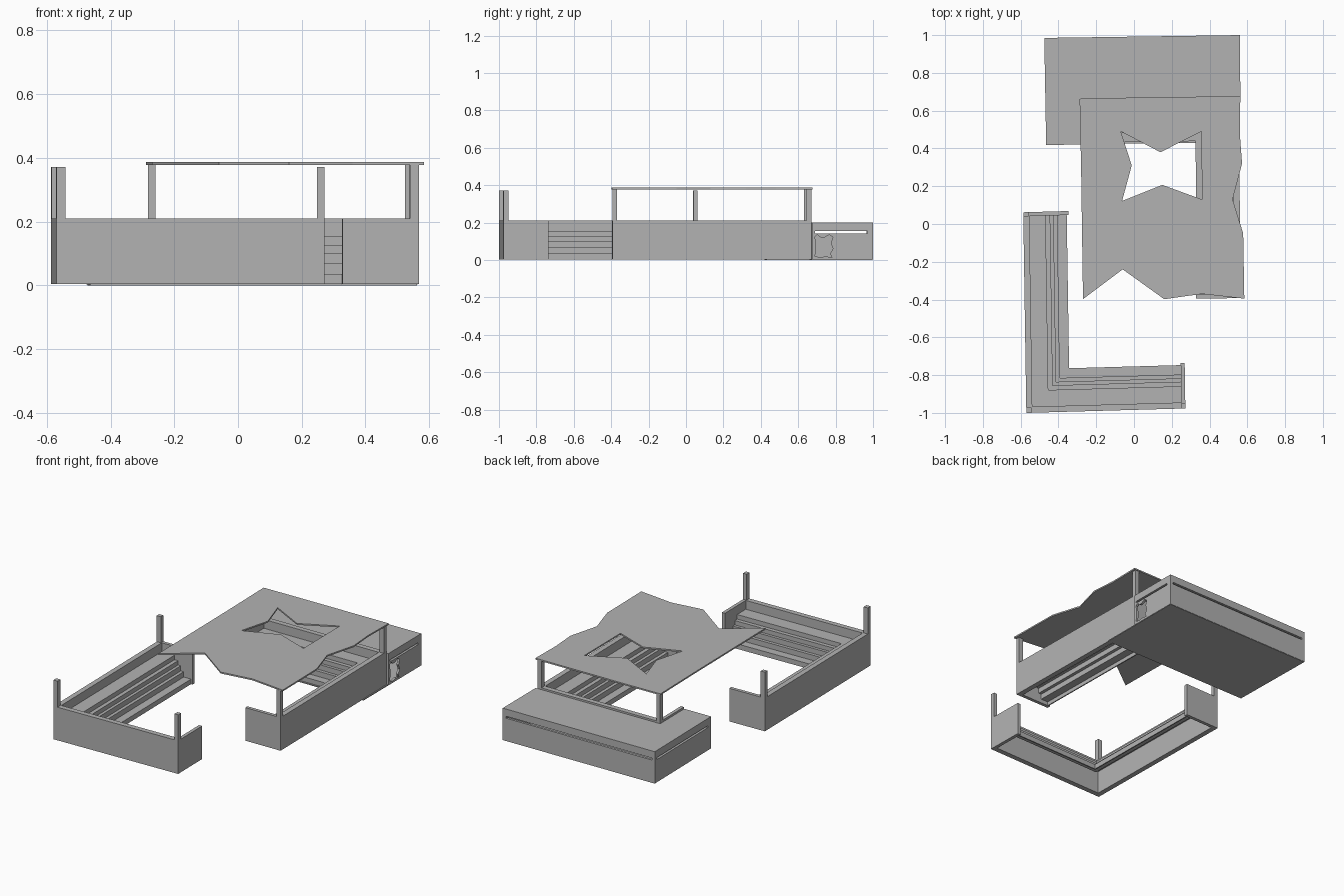
import bpy, bmesh
from mathutils import Vector

if "Cube" in bpy.data.objects:
    bpy.data.objects.remove(bpy.data.objects["Cube"])

grey = bpy.data.materials.new("concrete grey")
grey.diffuse_color = (0.45, 0.45, 0.45, 1)
grey.use_nodes = True
grey.node_tree.nodes["Principled BSDF"].inputs["Base Color"].default_value = grey.diffuse_color


def finish(name, bm):
    bmesh.ops.recalc_face_normals(bm, faces=bm.faces[:])
    me = bpy.data.meshes.new(name)
    bm.to_mesh(me)
    bm.free()
    me.materials.append(grey)
    ob = bpy.data.objects.new(name, me)
    bpy.context.collection.objects.link(ob)
    return ob


def slab(name, loops, z0, z1):
    """Flat plate from an outline and optional holes."""
    bm = bmesh.new()
    edges = []
    for loop in loops:
        vs = [bm.verts.new((p[0], p[1], z0)) for p in loop]
        edges += [bm.edges.new((vs[i - 1], vs[i])) for i in range(len(vs))]
    if len(loops) == 1:
        bm.faces.new(vs)
    else:
        bmesh.ops.triangle_fill(bm, edges=edges, use_beauty=True)
    ext = bmesh.ops.extrude_face_region(bm, geom=bm.faces[:])
    for g in ext["geom"]:
        if isinstance(g, bmesh.types.BMVert):
            g.co.z = z1
    return finish(name, bm)


def cut(target, cutter):
    mod = target.modifiers.new("opening", 'BOOLEAN')
    mod.operation = 'DIFFERENCE'
    mod.solver = 'EXACT'
    mod.object = cutter
    cutter.hide_render = True
    cutter.hide_viewport = True
    cutter.display_type = 'WIRE'


# Hollow terrace section: rim wall, walkway, then steps going down
WALL, WALK, DEEP = 0.032, 0.155, 0.23
top = [(WALL, WALK), (0.118, WALK), (0.118, 0.127), (0.142, 0.127), (0.142, 0.10),
       (0.160, 0.10), (0.160, 0.068), (0.180, 0.068), (0.180, 0.035), (DEEP, 0.035)]
T = 0.007
under = [(o - T, z - T) for o, z in top]
under[0] = (WALL, WALK - T)
profile = ([(0, 0.004), (0, 0.21), (WALL, 0.21)] + top + [(DEEP, 0.004), (DEEP - T, 0.004)]
           + under[::-1] + [(WALL, 0.004)])


def stand(name, a, c, b, post_top):
    """Corner stand along the outer line a - c - b, stepping down inward."""
    a, c, b = Vector(a), Vector(c), Vector(b)
    da, db = (a - c).normalized(), (b - c).normalized()
    bm = bmesh.new()
    rings = []
    for base, inward in ((a, db), (c, da + db), (b, da)):
        ring = []
        for o, z in profile:
            p = base + inward * o
            ring.append(bm.verts.new((p.x, p.y, z)))
        rings.append(ring)
    n = len(profile)
    for r, s in zip(rings, rings[1:]):
        for i in range(n):
            j = (i + 1) % n
            bm.faces.new((r[i], r[j], s[j], s[i]))
    bm.faces.new(rings[0])
    bm.faces.new(rings[-1])
    finish(name + "_terrace", bm)

    def block(label, p, u, v, lu, lv, z0, z1):
        slab(name + label, [[p, p + u * lu, p + u * lu + v * lv, p + v * lv]], z0, z1)

    # end walls and posts
    block("_end_wall_1", a - da * 0.001, da, db, 0.021, 0.24, 0.004, 0.21)
    block("_end_wall_2", b - db * 0.001, db, da, 0.021, 0.24, 0.004, 0.21)
    block("_post_1", a + da * 0.02, -da, db, 0.024, 0.028, 0.205, post_top)
    block("_post_2", b + db * 0.02, -db, da, 0.024, 0.028, 0.205, post_top)
    block("_corner_post", c, da, db, 0.028, 0.028, 0.205, post_top)


stand("open_stand", (-0.586, 0.042), (-0.57, -1.0), (0.252, -0.977), 0.372)
stand("roofed_stand", (-0.263, 0.66), (0.552, 0.672), (0.567, -0.372), 0.379)

# Jagged roof with a star-like opening
outline = [(-0.288, 0.663), (-0.07, 0.668), (0.563, 0.677), (0.56, 0.48), (0.572, 0.32),
           (0.522, 0.13), (0.578, -0.05), (0.584, -0.395), (0.36, -0.37), (0.16, -0.398),
           (-0.06, -0.24), (-0.27, -0.398), (-0.28, 0.3)]
hole = [(-0.07, 0.49), (0.14, 0.38), (0.357, 0.49), (0.36, 0.13), (0.15, 0.207),
        (-0.063, 0.122), (-0.012, 0.31)]
slab("roof", [outline, hole], 0.378, 0.387)

# Club building: hollow shell wrapped round the stand, on a full floor plate
slab("building_floor", [[(-0.473, 0.983), (0.559, 0.998), (0.561, 0.432), (-0.463, 0.42)]], 0, 0.006)
shell = slab("building", [[(-0.475, 0.985), (0.561, 1.0), (0.563, 0.674), (-0.286, 0.662),
                           (-0.283, 0.421), (-0.465, 0.418)]], 0.002, 0.2)
room = slab("room_cutter", [[(-0.46, 0.97), (0.547, 0.985), (0.549, 0.682), (-0.30, 0.67),
                             (-0.297, 0.433), (-0.45, 0.431)]], 0.01, 0.188)
cut(shell, room)

# Strip windows on the back and both sides
for label, pts in (
        ("back", [(-0.455, 0.94), (-0.455, 1.05), (0.54, 1.05), (0.54, 0.94)]),
        ("right", [(0.52, 0.69), (0.52, 0.97), (0.60, 0.97), (0.60, 0.69)]),
        ("left", [(-0.52, 0.45), (-0.52, 0.965), (-0.43, 0.965), (-0.43, 0.45)])):
    cut(shell, slab(label + "_window_cutter", [pts], 0.143, 0.155))

# Ragged side doorway
door = [(0.69, 0.125), (0.702, 0.135), (0.72, 0.12), (0.74, 0.12), (0.765, 0.135),
        (0.785, 0.122), (0.775, 0.09), (0.786, 0.06), (0.77, 0.035), (0.78, 0.014),
        (0.745, 0.02), (0.72, 0.014), (0.69, 0.02), (0.695, 0.07)]
bm = bmesh.new()
face = bm.faces.new([bm.verts.new((0.53, y, z)) for y, z in door])
ext = bmesh.ops.extrude_face_region(bm, geom=[face])
bmesh.ops.translate(bm, vec=(0.06, 0, 0),
                    verts=[g for g in ext["geom"] if isinstance(g, bmesh.types.BMVert)])
cut(shell, finish("door_cutter", bm))

# Keep the cut shell and drop the cutters
bpy.context.view_layer.update()
dg = bpy.context.evaluated_depsgraph_get()
result = bpy.data.meshes.new_from_object(shell.evaluated_get(dg))
cutters = [m.object for m in shell.modifiers]
shell.modifiers.clear()
shell.data = result
for ob in cutters:
    bpy.data.objects.remove(ob)
